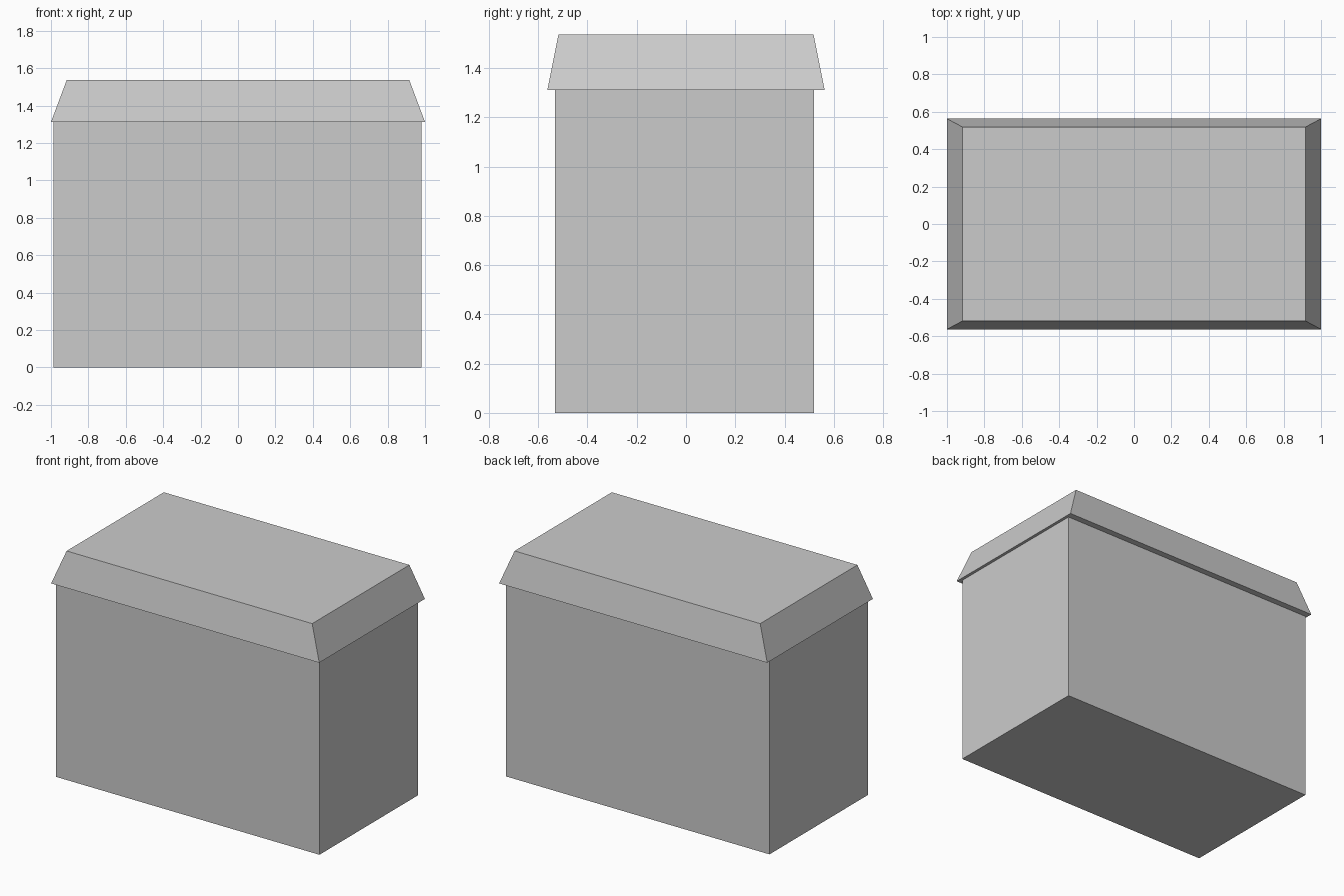
import bpy, bmesh

if "Cube" in bpy.data.objects:
    bpy.data.objects.remove(bpy.data.objects["Cube"])


def frustum(name, bottom, top, z0, z1):
    """Closed box between two rectangles given as (x0, x1, y0, y1)."""
    bm = bmesh.new()
    rings = []
    for (x0, x1, y0, y1), z in ((bottom, z0), (top, z1)):
        rings.append([bm.verts.new((x, y, z))
                      for x, y in ((x0, y0), (x1, y0), (x1, y1), (x0, y1))])
    low, high = rings
    bm.faces.new(low[::-1])
    bm.faces.new(high)
    for i in range(4):
        j = (i + 1) % 4
        bm.faces.new((low[i], low[j], high[j], high[i]))
    mesh = bpy.data.meshes.new(name)
    bm.to_mesh(mesh)
    bm.free()
    obj = bpy.data.objects.new(name, mesh)
    bpy.context.collection.objects.link(obj)
    return obj


# Straight-sided body, slightly off centre under the lid
body = (-0.987, 0.98, -0.532, 0.52)
frustum("box_body", body, body, 0, 1.312)

# Overhanging lid with sloped sides
frustum("sloped_lid", (-1, 1, -0.563, 0.563),
        (-0.916, 0.916, -0.518, 0.518), 1.312, 1.536)
